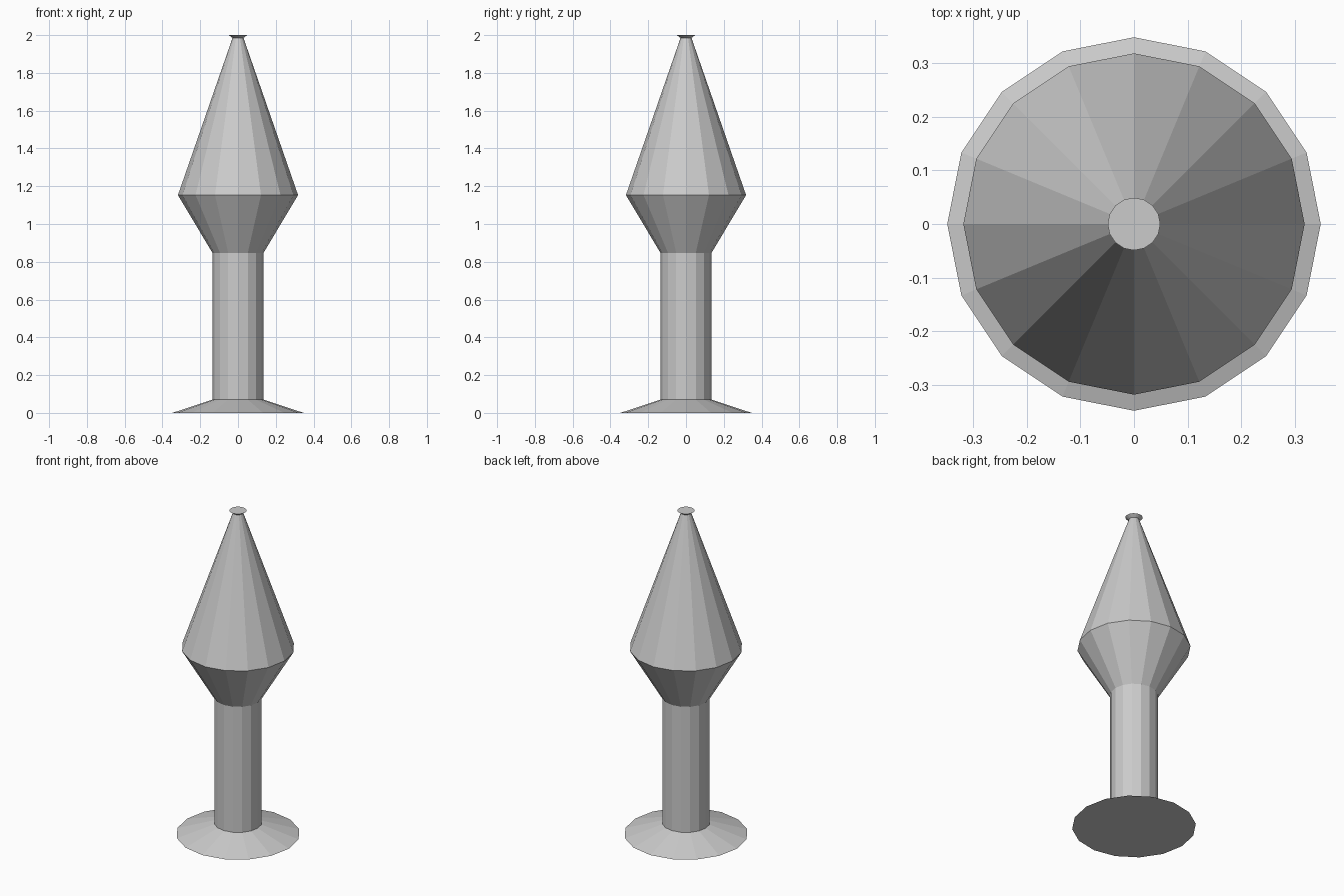
import bpy, bmesh
from math import cos, sin, tau

if "Cube" in bpy.data.objects:
    bpy.data.objects.remove(bpy.data.objects["Cube"])

SIDES = 16

# Outline from foot to tip: (radius, height)
PROFILE = [
    (0.348, 0.0),    # foot rim
    (0.135, 0.07),   # foot top / stem bottom
    (0.135, 0.847),  # stem top
    (0.318, 1.153),  # widest point of the head
    (0.029, 1.985),  # neck under the cap
    (0.049, 2.0),    # flared cap rim
]


def lathe(name, profile, sides):
    """Turn an outline around z into a closed, flat-faced solid."""
    bm = bmesh.new()
    rings = [[bm.verts.new((r * cos(tau * i / sides), r * sin(tau * i / sides), z))
              for i in range(sides)] for r, z in profile]
    for low, high in zip(rings, rings[1:]):
        for i in range(sides):
            j = (i + 1) % sides
            bm.faces.new((low[i], low[j], high[j], high[i]))
    bm.faces.new(rings[0][::-1])
    bm.faces.new(rings[-1])
    mesh = bpy.data.meshes.new(name)
    bm.to_mesh(mesh)
    bm.free()
    obj = bpy.data.objects.new(name, mesh)
    bpy.context.collection.objects.link(obj)
    return obj


# Foot, stem, tapered head and small cap in one turned piece
lathe("turned_post", PROFILE, SIDES)
